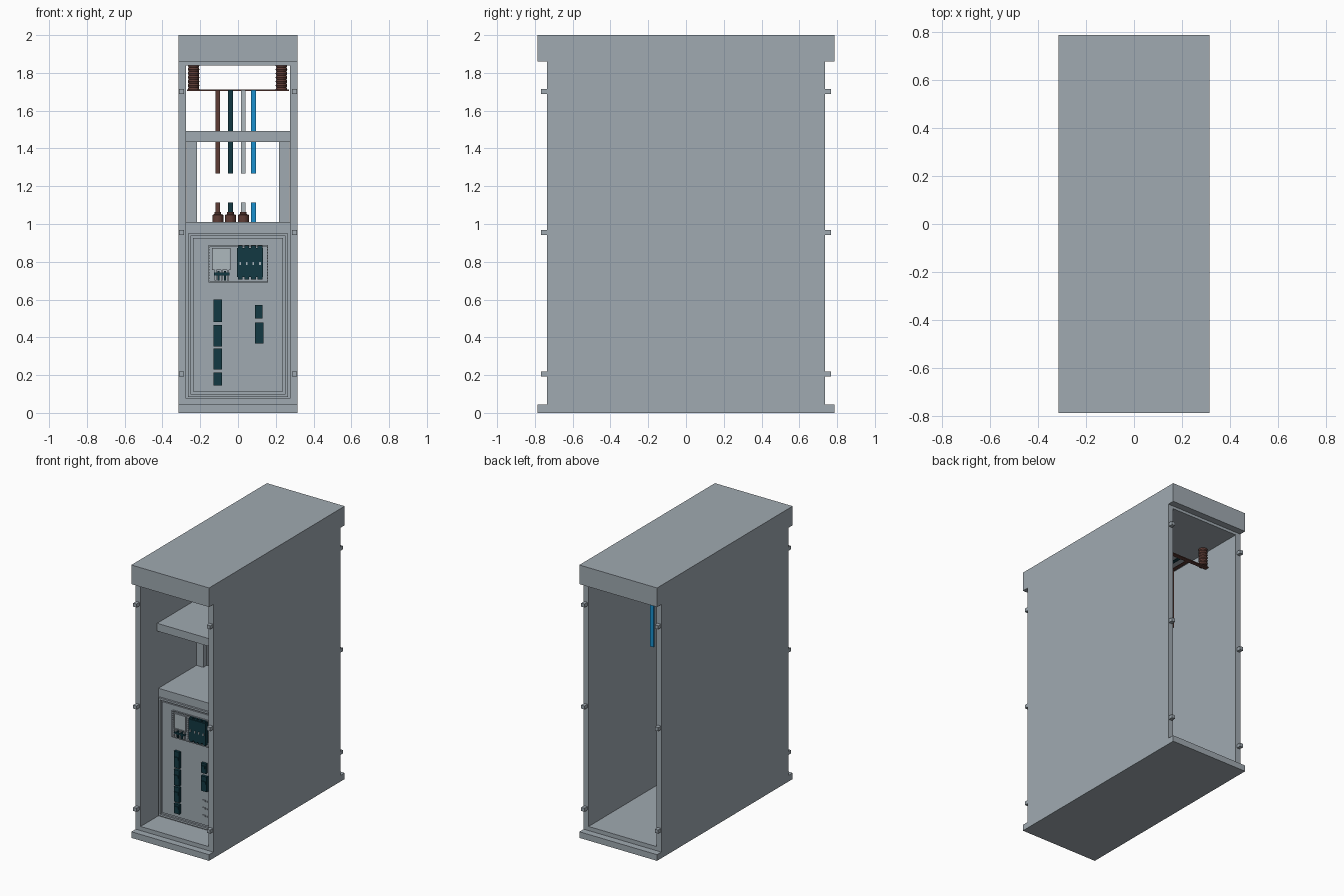
import bpy
import bmesh
from mathutils import Matrix, Vector

old = bpy.data.objects.get("Cube")
if old:
    bpy.data.objects.remove(old, do_unlink=True)


def material(name, rgb):
    m = bpy.data.materials.new(name)
    m.use_nodes = True
    m.diffuse_color = (*rgb, 1)
    m.node_tree.nodes["Principled BSDF"].inputs["Base Color"].default_value = (*rgb, 1)
    return m


GREY = material("steel grey", (0.35, 0.40, 0.44))
TEAL = material("dark teal", (0.006, 0.04, 0.055))
BROWN = material("brown", (0.11, 0.045, 0.036))
BLUE = material("bright blue", (0.01, 0.28, 0.62))
PALE = material("pale grey", (0.42, 0.48, 0.51))


def finish(name, bm, mat):
    me = bpy.data.meshes.new(name)
    bm.to_mesh(me)
    bm.free()
    me.materials.append(mat)
    ob = bpy.data.objects.new(name, me)
    bpy.context.collection.objects.link(ob)
    return ob


def add_box(bm, x, y, z):
    centre = Vector([(a + b) / 2 for a, b in (x, y, z)])
    size = Vector([b - a for a, b in (x, y, z)])
    bmesh.ops.create_cube(bm, size=1, matrix=Matrix.Translation(centre) @ Matrix.Diagonal((*size, 1)))


def box(name, x, y, z, mat=GREY):
    bm = bmesh.new()
    add_box(bm, x, y, z)
    return finish(name, bm, mat)


def frame(name, x, y, z, w, mat=GREY):
    """Rectangular frame facing the front, rail width w."""
    bm = bmesh.new()
    for a, b in ((x[0], x[0] + w), (x[1] - w, x[1])):
        add_box(bm, (a, b), y, z)
    for a, b in ((z[0], z[0] + w), (z[1] - w, z[1])):
        add_box(bm, (x[0] + w, x[1] - w), y, (a, b))
    return finish(name, bm, mat)


def lathe(name, x, y, profile, mat, sides=20):
    """Round part on a vertical axis from (radius, z) points."""
    bm = bmesh.new()
    rings = [[bm.verts.new(Matrix.Rotation(6.28318 * i / sides, 3, 'Z') @ Vector((r, 0, z)) + Vector((x, y, 0)))
              for i in range(sides)] for r, z in profile]
    for lo, hi in zip(rings, rings[1:]):
        for i in range(sides):
            j = (i + 1) % sides
            bm.faces.new((lo[i], lo[j], hi[j], hi[i]))
    bm.faces.new(rings[0][::-1])
    bm.faces.new(rings[-1])
    return finish(name, bm, mat)


# Outer housing, open at front and back
W, D, B = 0.315, 0.785, 0.735
box("base_plinth", (-W, W), (-D, D), (0, 0.045))
box("roof_cap", (-W, W), (-D, D), (1.86, 2))
box("floor", (-0.275, 0.275), (-B, B), (0.045, 0.075))
box("ceiling", (-0.275, 0.275), (-B, B), (1.84, 1.86))
for side, s in (("left", 1), ("right", -1)):
    box(side + "_wall", sorted((s * 0.275, s * W)), (-B, B), (0.045, 1.86))

# Hinge blocks on the front and back edges
for z in (0.205, 0.955, 1.702):
    for s in (-1, 1):
        for f in (-1, 1):
            box("hinge_block", sorted((s * 0.285, s * 0.312)), sorted((f * 0.733, f * 0.768)),
                (z - 0.013, z + 0.013))

# Inner equipment: lower cabinet, rear posts and shelf
F = -0.53
box("lower_cabinet", (-0.274, 0.274), (F, -0.05), (0.075, 1.01))
box("shelf", (-0.274, 0.274), (-0.545, -0.05), (1.435, 1.492))
for s in (-1, 1):
    box("rear_post", sorted((s * 0.218, s * 0.272)), (-0.09, -0.05), (1.01, 1.435))

# Cabinet door with nested trims
frame("door_frame", (-0.265, 0.265), (F - 0.014, F), (0.085, 0.95), 0.014)
box("door_panel", (-0.238, 0.238), (F - 0.008, F), (0.112, 0.925))
P = F - 0.008

# Instrument window with slotted side rails
frame("window_frame", (-0.155, 0.16), (P - 0.008, P), (0.69, 0.888), 0.006)
for i in range(12):
    z = 0.702 + i * 0.015
    for x in ((-0.149, -0.14), (-0.035, -0.01), (0.138, 0.154)):
        box("rail_slat", x, (P - 0.006, P), (z, z + 0.007))
frame("meter_body", (-0.138, -0.04), (P - 0.012, P), (0.757, 0.872), 0.005)
box("meter_face", (-0.133, -0.045), (P - 0.006, P), (0.762, 0.867), PALE)
box("terminal_strip", (-0.128, -0.046), (P - 0.02, P), (0.728, 0.742), TEAL)
for i in range(5):
    x = -0.125 + i * 0.017
    box("terminal", (x, x + 0.01), (P - 0.016, P), (0.7, 0.756 - 0.006 * (i % 2)), TEAL if i % 2 else GREY)

# Breaker block with four toggles
box("breaker_block", (-0.005, 0.133), (P - 0.03, P), (0.72, 0.873), TEAL)
for i in range(4):
    x = 0.013 + i * 0.0345
    box("breaker_pole", (x - 0.012, x + 0.012), (P - 0.024, P), (0.706, 0.886), TEAL)
    box("breaker_toggle", (x - 0.004, x + 0.004), (P - 0.036, P - 0.03), (0.782, 0.798), PALE)

# Plug sockets on the door
for x0, x1, z0, z1 in ((-0.13, -0.086, 0.48, 0.6), (-0.13, -0.086, 0.352, 0.465),
                       (-0.13, -0.086, 0.23, 0.34), (-0.13, -0.086, 0.145, 0.215),
                       (0.09, 0.13, 0.5, 0.572), (0.09, 0.136, 0.368, 0.478)):
    box("socket", (x0, x1), (P - 0.02, P), (z0, z1), TEAL)
    mid = (z0 + z1) / 2
    box("socket_lip", (x0 + 0.006, x1 - 0.006), (P - 0.026, P - 0.02), (mid, mid + 0.02), TEAL)
for z in (0.18, 0.235, 0.29):
    box("switch_plate", (0.09, 0.112), (P - 0.006, P), (z - 0.006, z + 0.006))
    box("switch_pin", (0.122, 0.13), (P - 0.006, P), (z - 0.004, z + 0.004))

# Ribbed insulators holding the crosswise busbar
ribs = [(0.027 if i % 2 else 0.031, 1.712 + 0.128 * i / 12) for i in range(13)]
for x in (-0.235, 0.23):
    lathe("insulator", x, 0.44, ribs, BROWN)
box("cross_busbar", (-0.27, 0.27), (0.425, 0.455), (1.705, 1.712), BROWN)

# Vertical conductors: long drops behind the shelf, short stubs on the cabinet
for x, mat in ((-0.107, BROWN), (-0.04, TEAL), (0.028, PALE), (0.083, BLUE)):
    xs = (x - 0.013, x + 0.013)
    box("drop_bar", xs, (0.265, 0.277), (1.268, 1.71), mat)
    box("drop_link", xs, (0.277, 0.425), (1.706, 1.71), mat)
    box("stub_bar", xs, (-0.11, -0.098), (1.01, 1.113), mat)
    if mat is not BLUE:
        lathe("cable_boot", x, -0.104, [(0.029, 1.01), (0.029, 1.048), (0.018, 1.052), (0.018, 1.064)], BROWN)
